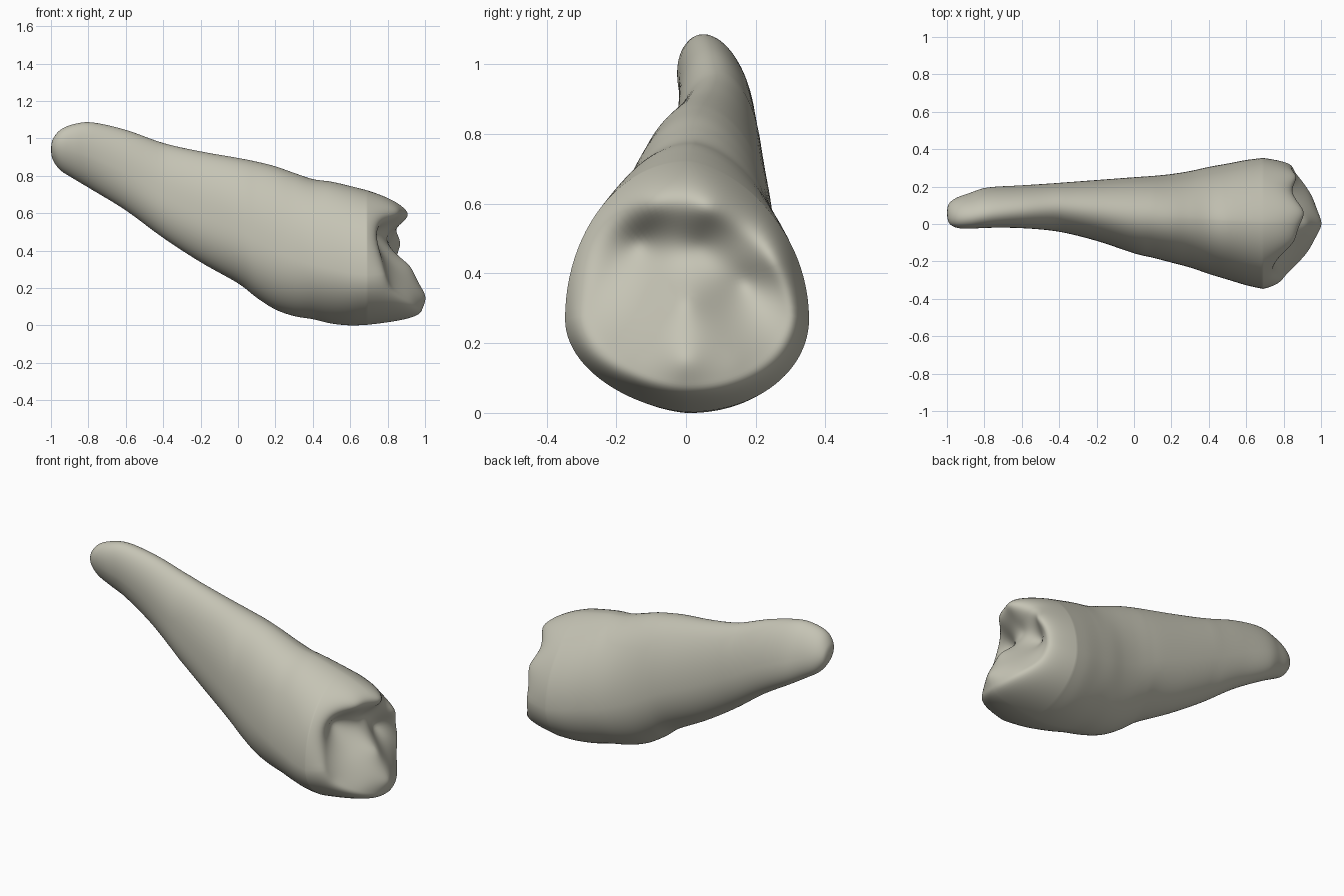
import bpy, bmesh, math

if "Cube" in bpy.data.objects:
    bpy.data.objects.remove(bpy.data.objects["Cube"])

N = 96          # vertices around each section
STEPS = 6       # rings between profile rows
CAP = 40        # rings over the chewing surface

# Profile rows: x, z low, z high, y front, y back, height fraction of the widest point
ROWS = [
    (-1.0, .935, .945, .055, .065, .5),
    (-.99, .885, .995, .01, .105, .5),
    (-.95, .83, 1.045, -.015, .135, .5),
    (-.88, .785, 1.075, -.02, .16, .48),
    (-.78, .725, 1.085, -.015, .19, .46),
    (-.6, .615, 1.045, -.022, .205, .45),
    (-.4, .468, .975, -.045, .22, .44),
    (-.2, .338, .93, -.095, .235, .43),
    (0.0, .225, .895, -.162, .25, .42),
    (.1, .148, .875, -.185, .257, .42),
    (.2, .085, .85, -.21, .267, .41),
    (.3, .05, .815, -.235, .283, .40),
    (.4, .033, .782, -.267, .305, .39),
    (.5, .01, .768, -.297, .323, .385),
    (.6, 0.0, .745, -.327, .342, .375),
    (.69, .003, .722, -.347, .353, .37),
]

# Chewing surface landmarks: y, z, height along x
MARKS = [
    (0, .15, 1.005), (-.14, .14, .93), (.14, .14, .95), (0, .05, .97),
    (0, .32, .92), (-.26, .2, .82), (.27, .18, .87),
    (-.31, .3, .78), (-.3, .42, .76), (-.24, .58, .79),
    (.31, .28, .85), (.25, .44, .88), (.2, .56, .86),
    (-.13, .49, .72), (.17, .37, .78), (.04, .48, .80), (-.12, .34, .82),
    (.06, .59, .92), (-.1, .6, .87), (.14, .6, .89), (0, .7, .89),
]


def spline(a, b, c, d, t):
    return .5 * (2*b + (c - a)*t + (2*a - 5*b + 4*c - d)*t*t + (3*b - a - 3*c + d)*t**3)


def clamp(v):
    return min(1, max(0, v))


def section(row):
    """Egg-shaped ring: leaning tip, grooved root, uneven crown."""
    x, z0, z1, y0, y1, frac = row
    zw, yc, half = z0 + (z1 - z0)*frac, (y0 + y1)/2, (y1 - y0)/2
    root = max(0, 1 - ((x + .2)/.6)**2)
    crown = clamp((x - .1)/.4)
    lean = -.35*half*clamp((-x - .4)/.4)
    ring = []
    for i in range(N):
        t = 2*math.pi*i/N
        c, s = math.cos(t), math.sin(t)
        if c < 0:
            power = 1 + .25*crown*(s < 0)
        else:
            power = 1 + crown*(.25 if s > 0 else -.05)
        w = math.copysign(abs(c)**power, c)
        groove = .03*root*math.exp(-(s/.4)**2) if c < 0 else 0
        ring.append((x, yc + half*w*(1 - groove) + lean*s,
                     zw + s*((z1 - zw) if s > 0 else (zw - z0))))
    return ring


def kernel(y, z, m):
    return math.sqrt((y - m[0])**2 + (z - m[1])**2 + .001)


def solve(rows):
    """Gaussian elimination of an augmented matrix."""
    n = len(rows)
    for i in range(n):
        p = max(range(i, n), key=lambda r: abs(rows[r][i]))
        rows[i], rows[p] = rows[p], rows[i]
        for r in range(n):
            if r != i:
                f = rows[r][i]/rows[i][i]
                rows[r] = [a - f*b for a, b in zip(rows[r], rows[i])]
    return [rows[i][n]/rows[i][i] for i in range(n)]


# Smooth surface through the landmarks
MEAN = .85
WEIGHTS = solve([[kernel(a[0], a[1], b) - (.005 if a is b else 0) for b in MARKS]
                 + [a[2] - MEAN] for a in MARKS])


def surface(y, z):
    return MEAN + sum(w*kernel(y, z, m) for w, m in zip(WEIGHTS, MARKS))


# Root and crown walls
rings = []
for k in range(len(ROWS) - 1):
    pts = [ROWS[min(max(k + j, 0), len(ROWS) - 1)] for j in (-1, 0, 1, 2)]
    for j in range(STEPS):
        rings.append(section([spline(*v, j/STEPS) for v in zip(*pts)]))
base = section(ROWS[-1])
rings.append(base)

# Rounded rim, cusps and grooves of the chewing surface
x0, cy, cz = ROWS[-1][0], .01, .34
for k in range(1, CAP + 1):
    s = 1 - (k/CAP)**1.6
    ring = []
    for i, (x, y, z) in enumerate(base):
        t = math.sin(2*math.pi*i/N)
        u = min(1, (1 - s)/(.19 + (.26*t if t > 0 else -.05*t)))
        f = 1 - (1 - u)**2.8
        py, pz = cy + s*(y - cy), cz + s*(z - cz)
        ring.append((x0 + (surface(py, pz) - x0)*f, py, pz))
    rings.append(ring)

bm = bmesh.new()
verts = [[bm.verts.new(p) for p in r] for r in rings]
for a, b in zip(verts, verts[1:]):
    for i in range(N):
        j = (i + 1) % N
        bm.faces.new((a[i], a[j], b[j], b[i]))
bm.faces.new(verts[0])
bmesh.ops.remove_doubles(bm, verts=verts[-1], dist=1e-4)
bmesh.ops.recalc_face_normals(bm, faces=bm.faces)
for f in bm.faces:
    f.smooth = True

mesh = bpy.data.meshes.new("tooth")
bm.to_mesh(mesh)
bm.free()
tooth = bpy.data.objects.new("tooth", mesh)
bpy.context.collection.objects.link(tooth)

mat = bpy.data.materials.new("ivory")
mat.diffuse_color = (.56, .55, .46, 1)
mat.use_nodes = True
mat.node_tree.nodes["Principled BSDF"].inputs["Base Color"].default_value = mat.diffuse_color
mesh.materials.append(mat)
